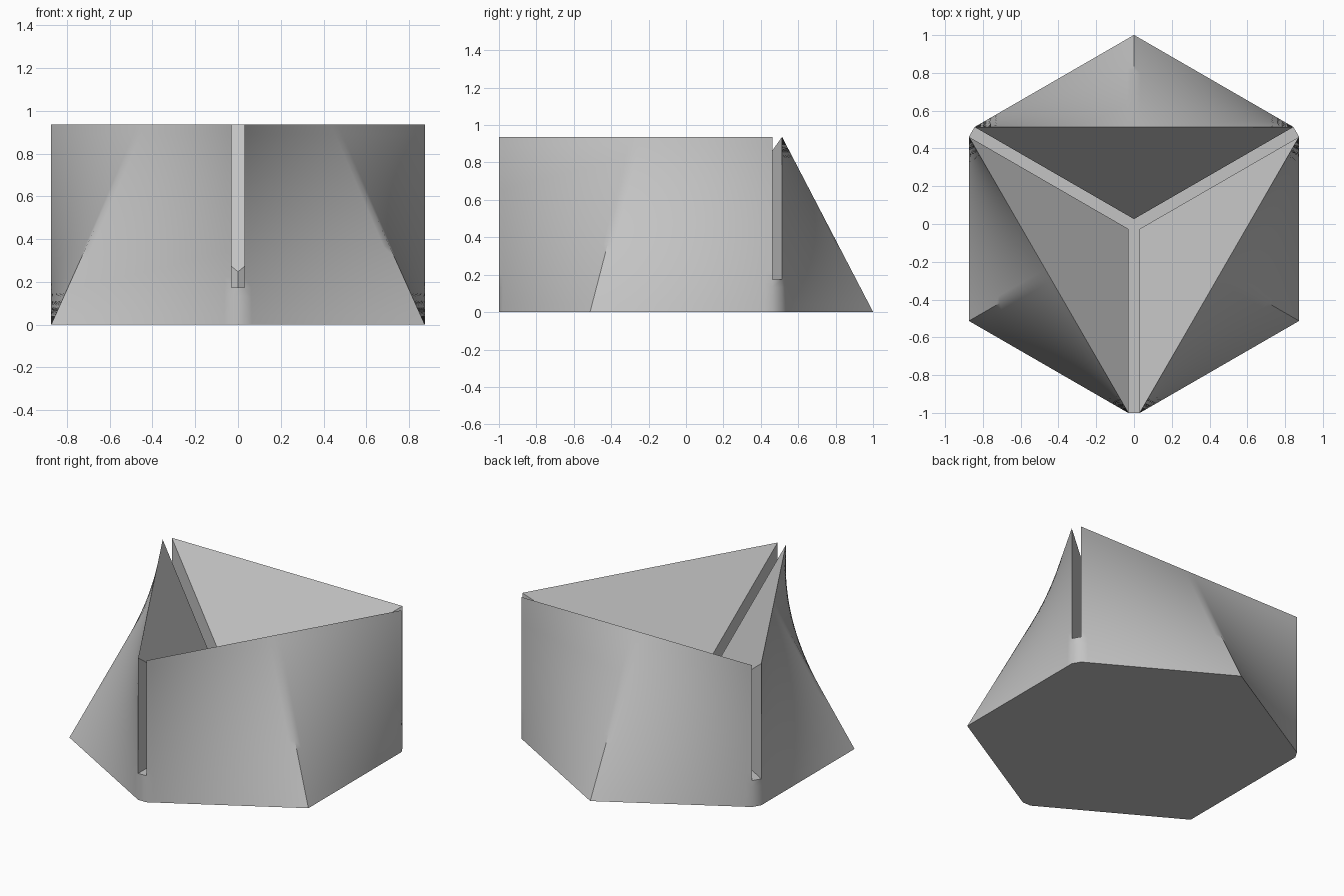
import bpy, bmesh, math
from mathutils import Matrix, Vector

if "Cube" in bpy.data.objects:
    bpy.data.objects.remove(bpy.data.objects["Cube"])

HEIGHT = 0.937        # top rim
FLOOR = 0.175         # bottom of the slots
HALF_SLOT = 0.03
REACH = 0.992         # centre to each slotted corner
CENTRE_Y = -0.0085
C30, S30 = math.cos(math.pi / 6), 0.5

# Corner of one lobe, its bottom point, and the inner tip of its sloping facet
corner_x = REACH * C30 - HALF_SLOT * S30
corner_y = REACH * S30 + HALF_SLOT * C30
bulge = corner_x * math.tan(math.pi / 6)
tip_y = HALF_SLOT / C30
tip_z = HEIGHT - (corner_y - tip_y) * math.sqrt(2)

COLS = 24             # per half lobe
LOW, HIGH = 4, 16     # rows below and above the slot floor
levels = [FLOOR * i / LOW for i in range(LOW)]
levels += [FLOOR + (HEIGHT - FLOOR) * i / HIGH for i in range(HIGH + 1)]

bm = bmesh.new()
lobes = []
for k in range(3):
    turn = Matrix.Rotation(k * 2 * math.pi / 3, 3, "Z")

    def vert(x, y, z):
        return bm.verts.new(turn @ Vector((x, y, z)))

    # Outer skin: blends the hexagon foot into the triangular rim
    rows = []
    for z in levels:
        row = []
        for c in range(-COLS, COLS + 1):
            u = c / COLS
            y = corner_y + bulge * (1 - abs(u)) * (1 - z / HEIGHT)
            row.append(vert(corner_x * u, y, z))
        rows.append(row)
    for a, b in zip(rows, rows[1:]):
        for i in range(2 * COLS):
            bm.faces.new((a[i], a[i + 1], b[i + 1], b[i]))

    # Sloping inner facet and the two slot walls
    tip, foot = vert(0, tip_y, tip_z), vert(0, tip_y, FLOOR)
    bm.faces.new(rows[-1] + [tip])
    for side in (0, -1):
        bm.faces.new([r[side] for r in rows[LOW:]] + [tip, foot])
    lobes.append((rows, foot))

# Corner plates below the slots, the slot floor and the underside
floor, underside = [], []
for k, (rows, foot) in enumerate(lobes):
    following = lobes[(k + 1) % 3][0]
    for i in range(LOW):
        bm.faces.new((rows[i][0], rows[i + 1][0],
                      following[i + 1][-1], following[i][-1]))
    floor += [rows[LOW][-1], foot, rows[LOW][0]]
    underside += rows[0][::-1]
bm.faces.new(floor)
bm.faces.new(underside)

bmesh.ops.recalc_face_normals(bm, faces=bm.faces)
bmesh.ops.translate(bm, verts=bm.verts, vec=(0, CENTRE_Y, 0))

mesh = bpy.data.meshes.new("corner_holder")
bm.to_mesh(mesh)
bm.free()
body = bpy.data.objects.new("corner_holder", mesh)
bpy.context.collection.objects.link(body)

# Plain grey
grey = bpy.data.materials.new("light_grey")
grey.use_nodes = True
colour = (0.55, 0.55, 0.55, 1)
grey.diffuse_color = colour
grey.node_tree.nodes["Principled BSDF"].inputs["Base Color"].default_value = colour
mesh.materials.append(grey)

bpy.ops.object.select_all(action="DESELECT")
body.select_set(True)
bpy.context.view_layer.objects.active = body
bpy.ops.object.shade_smooth_by_angle(angle=math.radians(35))
